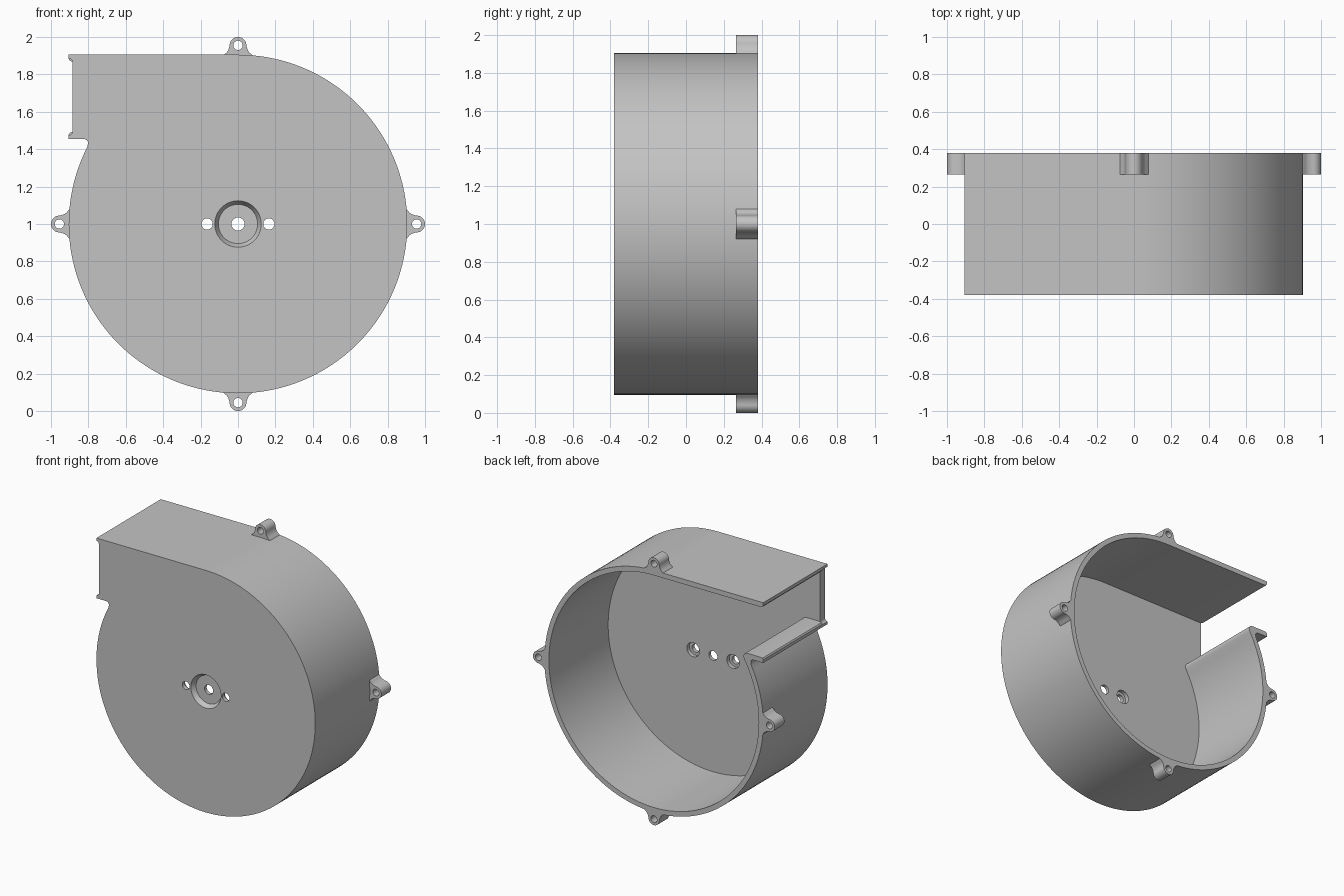
import bpy, bmesh, math
from mathutils import Matrix, Vector

if "Cube" in bpy.data.objects:
    bpy.data.objects.remove(bpy.data.objects["Cube"], do_unlink=True)

R, WALL, CZ = 0.905, 0.037, 1.0       # outer radius, wall thickness, axis height
FRONT, BACK, PLATE = -0.38, 0.38, 0.06
TOP = CZ + R
END, RECESS = -R, -0.885              # outlet lip end, plate edge

grey = bpy.data.materials.new("light grey")
grey.use_nodes = True
grey.diffuse_color = (0.55, 0.55, 0.55, 1)
grey.node_tree.nodes["Principled BSDF"].inputs["Base Color"].default_value = (0.55, 0.55, 0.55, 1)


def make(name, bm):
    bmesh.ops.recalc_face_normals(bm, faces=bm.faces)
    mesh = bpy.data.meshes.new(name)
    bm.to_mesh(mesh)
    bm.free()
    mesh.materials.append(grey)
    ob = bpy.data.objects.new(name, mesh)
    bpy.context.collection.objects.link(ob)
    return ob


def extrude(name, outline, y0, y1):
    """Extrude an (x, z) outline along y."""
    bm = bmesh.new()
    face = bm.faces.new([bm.verts.new((x, y0, z)) for x, z in outline])
    new = bmesh.ops.extrude_face_region(bm, geom=[face])["geom"]
    bmesh.ops.translate(bm, vec=(0, y1 - y0, 0),
                        verts=[v for v in new if isinstance(v, bmesh.types.BMVert)])
    return make(name, bm)


def arc(cx, cz, r, a0, a1, n):
    steps = [math.radians(a0 + (a1 - a0) * i / n) for i in range(n + 1)]
    return [(cx + r * math.cos(a), cz + r * math.sin(a)) for a in steps]


def bore(ob, x, z, y0, y1, r0, r1):
    """Cut a round or tapered hole along y."""
    bm = bmesh.new()
    bmesh.ops.create_cone(bm, cap_ends=True, segments=48, radius1=r0, radius2=r1, depth=y1 - y0)
    bmesh.ops.transform(bm, verts=bm.verts, matrix=Matrix.Translation((x, (y0 + y1) / 2, z))
                        @ Matrix.Rotation(-math.pi / 2, 4, 'X'))
    cutter = make("hole_cutter", bm)
    cutter.hide_render = True
    mod = ob.modifiers.new("hole", 'BOOLEAN')
    mod.operation, mod.solver, mod.object = 'DIFFERENCE', 'EXACT', cutter
    bpy.context.view_layer.objects.active = ob
    bpy.ops.object.modifier_apply(modifier=mod.name)
    bpy.data.objects.remove(cutter, do_unlink=True)


def smooth(ob):
    bpy.ops.object.select_all(action='DESELECT')
    ob.select_set(True)
    bpy.context.view_layer.objects.active = ob
    bpy.ops.object.shade_smooth_by_angle(angle=math.radians(30))


# Outer outline: round the scroll clockwise, then the fillet under the outlet lip
scroll = arc(0, CZ, R, 90, -207, 120)
under_lip = arc(-0.826, 1.43, 0.025, 10, 90, 6) + [(END, 1.455)]

# Front plate with its edge set back between the outlet lips
lower_corner = [(END, 1.475)] + arc(-0.905, 1.495, 0.02, -70, 0, 5)
upper_corner = arc(-0.905, 1.865, 0.02, 0, 70, 5) + [(END, 1.885), (END, TOP)]
plate = extrude("front_plate", scroll + under_lip + lower_corner + upper_corner,
                FRONT, FRONT + PLATE)
bore(plate, 0, CZ, FRONT - 0.01, FRONT + 0.035, 0.13, 0.105)
bore(plate, 0, CZ, FRONT - 0.1, FRONT + 0.1, 0.035, 0.035)
for side in (-1, 1):
    x = side * 0.165
    bore(plate, x, CZ, FRONT - 0.1, FRONT + 0.1, 0.03, 0.03)
    bore(plate, x, CZ, FRONT + 0.03, FRONT + 0.1, 0.052, 0.052)
smooth(plate)

# Scroll wall: outer outline, rounded tongue, then back along the inside
lip_end = [(END, 1.478), (-0.898, 1.488), (-0.885, 1.492)]
tongue = arc(-0.772, 1.462, 0.03, 90, -25, 10)
inside = arc(0, CZ, R - WALL, -210, 90, 120)
top_end = [(RECESS, TOP - WALL), (-0.898, TOP - 0.033), (END, TOP - 0.023), (END, TOP)]
wall = extrude("scroll_wall", scroll + under_lip + lip_end + tongue + inside + top_end,
               FRONT + PLATE, BACK)
smooth(wall)

# Four flared mounting lugs on the open rim
half = [(0.086, 0.885), (0.078, 0.903), (0.062, 0.915), (0.052, 0.93), (0.047, 0.945)]
tip = arc(0, 0.955, 0.045, 0, 180, 20)
profile = half + tip + [(-t, r) for t, r in reversed(half)]
for i, name in enumerate(("top", "right", "bottom", "left")):
    turn = Matrix.Rotation(i * math.pi / 2, 2)
    pts = [turn @ Vector(p) for p in profile]
    lug = extrude(name + "_mounting_lug", [(p.x, p.y + CZ) for p in pts], 0.265, BACK)
    c = turn @ Vector((0, 0.955))
    bore(lug, c.x, c.y + CZ, 0.2, 0.45, 0.025, 0.025)
    smooth(lug)
